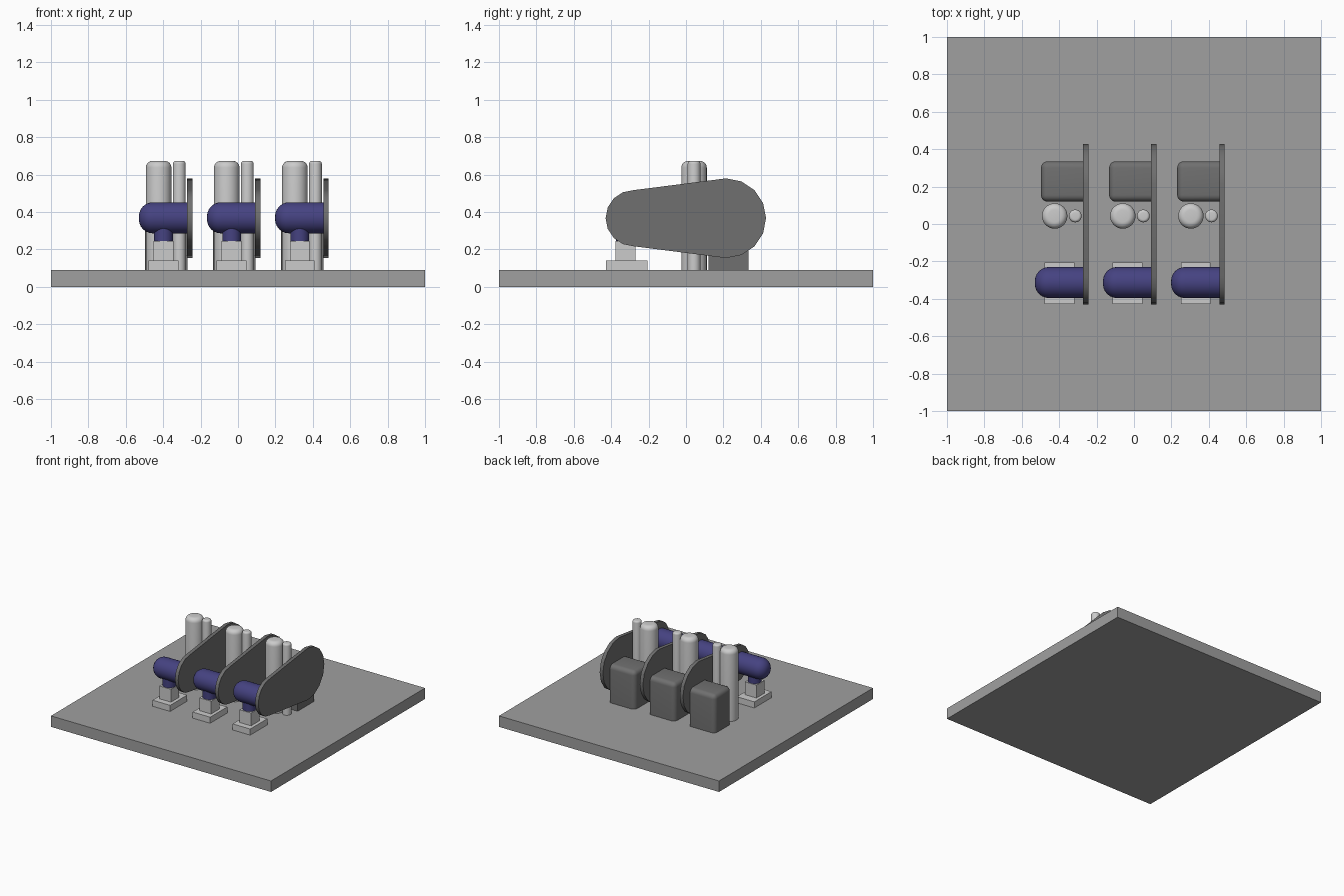
import bpy, bmesh, math
from mathutils import Matrix

if "Cube" in bpy.data.objects:
    bpy.data.objects.remove(bpy.data.objects["Cube"])

PITCH = 0.364          # spacing between the three pump units
FLOOR = 0.09           # top of the base slab


def material(name, rgb):
    m = bpy.data.materials.new(name)
    m.diffuse_color = (*rgb, 1)
    m.use_nodes = True
    m.node_tree.nodes["Principled BSDF"].inputs["Base Color"].default_value = m.diffuse_color
    return m


BLUE = material("blue_paint", (0.06, 0.055, 0.22))
DARK = material("dark_grey", (0.16, 0.16, 0.16))
MID = material("slab_grey", (0.35, 0.35, 0.35))


def finish(name, bm, mat=None, smooth=False):
    bmesh.ops.recalc_face_normals(bm, faces=bm.faces[:])
    me = bpy.data.meshes.new(name)
    bm.to_mesh(me)
    bm.free()
    if mat:
        me.materials.append(mat)
    ob = bpy.data.objects.new(name, me)
    bpy.context.collection.objects.link(ob)
    if smooth:
        bpy.ops.object.select_all(action='DESELECT')
        ob.select_set(True)
        bpy.context.view_layer.objects.active = ob
        bpy.ops.object.shade_smooth_by_angle(angle=math.radians(35))
    return ob


def box(name, x, y, z, mat=None, bevel=0):
    """Box from (min, max) ranges; the bevel leaves the +x and floor faces square."""
    bm = bmesh.new()
    bmesh.ops.create_cube(bm, size=1)
    for v in bm.verts:
        v.co = [r[0] if c < 0 else r[1] for c, r in zip(v.co, (x, y, z))]
    if bevel:
        edges = [e for e in bm.edges
                 if not all(v.co.x > x[1] - 1e-5 for v in e.verts)
                 and not all(v.co.z < z[0] + 1e-5 for v in e.verts)]
        bmesh.ops.bevel(bm, geom=edges, offset=bevel, segments=5,
                        profile=0.5, affect='EDGES')
    return finish(name, bm, mat, bool(bevel))


def rod(name, base, r, length, round_r=0, mat=None, axis='Z'):
    """Cylinder starting at base, with the far rim rounded; axis Z or -X."""
    bm = bmesh.new()
    bmesh.ops.create_cone(bm, cap_ends=True, segments=32, radius1=r, radius2=r,
                          depth=length, matrix=Matrix.Translation((0, 0, length / 2)))
    if round_r:
        rim = [e for e in bm.edges if all(v.co.z > length - 1e-5 for v in e.verts)]
        bmesh.ops.bevel(bm, geom=rim, offset=round_r, segments=6,
                        profile=0.5, affect='EDGES')
    if axis == '-X':
        bm.transform(Matrix.Rotation(-math.pi / 2, 4, 'Y'))
    bm.transform(Matrix.Translation(base))
    return finish(name, bm, mat, True)


def belt_guard(name, x0, x1):
    """Flat plate outlined by a small and a large half circle."""
    z = 0.367
    pts = []
    for cy, r, start in ((-0.28, 0.15, 90), (0.215, 0.213, 270)):
        for i in range(9):
            a = math.radians(start + i * 22.5)
            pts.append((cy + r * math.cos(a), z + r * math.sin(a)))
    bm = bmesh.new()
    face = bm.faces.new([bm.verts.new((x0, y, h)) for y, h in pts])
    ext = bmesh.ops.extrude_face_region(bm, geom=[face])
    new = [g for g in ext['geom'] if isinstance(g, bmesh.types.BMVert)]
    bmesh.ops.translate(bm, verts=new, vec=(x1 - x0, 0, 0))
    if face.is_valid and len([f for f in bm.faces if len(f.verts) > 4]) < 2:
        bm.faces.new([v for v in bm.verts if v not in new])
    return finish(name, bm, DARK, True)


# Base slab
box("base_slab", (-1, 1), (-1, 1), (0, FLOOR), MID)

# Three identical units, offset along x
for i in range(3):
    dx = i * PITCH
    n = f"_{i + 1}"
    # motor on its pedestal
    box("pedestal_foot" + n, (-0.478 + dx, -0.318 + dx), (-0.427, -0.205), (FLOOR, 0.14))
    box("pedestal_block" + n, (-0.451 + dx, -0.345 + dx), (-0.377, -0.27), (0.14, 0.245))
    rod("motor_neck" + n, (-0.398 + dx, -0.323, 0.235), 0.05, 0.09, mat=BLUE)
    rod("motor" + n, (-0.268 + dx, -0.313, 0.369), 0.083, 0.262, 0.075, BLUE, '-X')
    # guard plate and rounded housing
    belt_guard("belt_guard" + n, -0.272 + dx, -0.243 + dx)
    box("housing" + n, (-0.497 + dx, -0.27 + dx), (0.12, 0.335), (FLOOR, 0.40), DARK, 0.035)
    # upright cylinders
    rod("large_cylinder" + n, (-0.424 + dx, 0.043, FLOOR), 0.068, 0.583, 0.035)
    rod("small_cylinder" + n, (-0.314 + dx, 0.043, FLOOR), 0.034, 0.583, 0.015)
